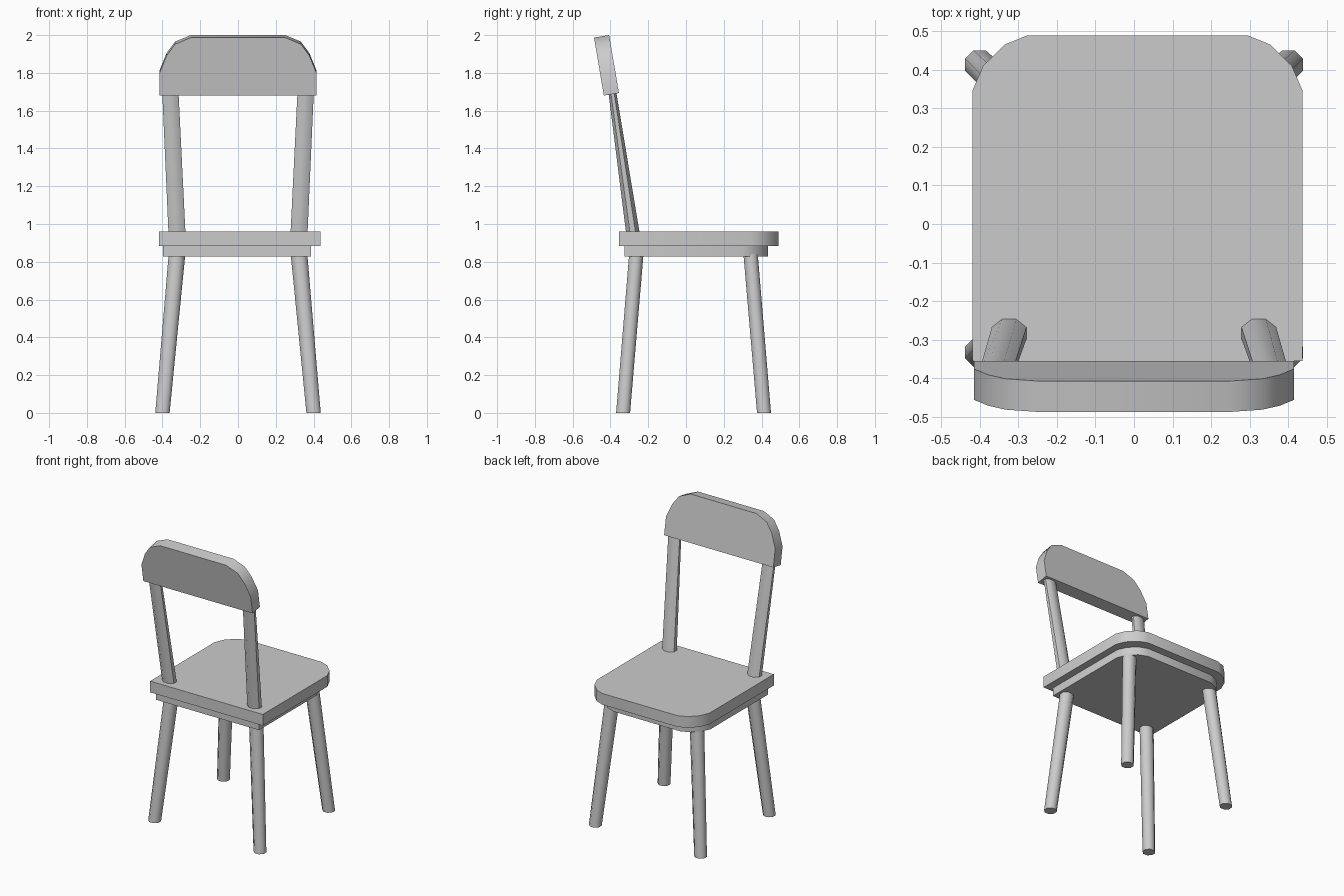
import bpy
import bmesh
from math import cos, sin, pi, radians
from mathutils import Vector

cube = bpy.data.objects.get("Cube")
if cube:
    bpy.data.objects.remove(cube)

grey = bpy.data.materials.new("light grey")
grey.use_nodes = True
grey.diffuse_color = (0.6, 0.6, 0.6, 1)
grey.node_tree.nodes["Principled BSDF"].inputs["Base Color"].default_value = (0.6, 0.6, 0.6, 1)


def loft(name, lower, upper):
    """Closed solid between two matching rings of points."""
    bm = bmesh.new()
    a = [bm.verts.new(p) for p in lower]
    b = [bm.verts.new(p) for p in upper]
    bm.faces.new(a)
    bm.faces.new(b)
    for i in range(len(a)):
        j = (i + 1) % len(a)
        bm.faces.new((a[i], a[j], b[j], b[i]))
    bmesh.ops.recalc_face_normals(bm, faces=bm.faces)
    mesh = bpy.data.meshes.new(name)
    bm.to_mesh(mesh)
    bm.free()
    mesh.materials.append(grey)
    mesh.shade_smooth()
    mesh.set_sharp_from_angle(angle=radians(50))
    obj = bpy.data.objects.new(name, mesh)
    bpy.context.collection.objects.link(obj)
    return obj


def slab(name, half_outline, origin, up, depth):
    """Mirror a half outline across x, lay it along 'up', extrude by depth."""
    outline = half_outline + [(-x, v) for x, v in reversed(half_outline)]
    ring = [Vector(origin) + Vector((x, 0, 0)) + Vector(up) * v for x, v in outline]
    loft(name, ring, [p + Vector(depth) for p in ring])


def octagon(centre, half_x, half_y):
    r = 1 / cos(pi / 8)
    angles = [pi / 8 + k * pi / 4 for k in range(8)]
    return [Vector(centre) + Vector((half_x * r * cos(t), half_y * r * sin(t), 0))
            for t in angles]


# Seat board and the smaller apron under it, rounded at one end
slab("seat", [(0.428, -0.355), (0.428, 0.345), (0.4, 0.41), (0.344, 0.465), (0.285, 0.489)],
     (0.009, 0, 0.884), (0, 1, 0), (0, 0, 0.077))
slab("apron", [(0.392, -0.325), (0.392, 0.3), (0.365, 0.36), (0.315, 0.41), (0.255, 0.434)],
     (-0.005, 0, 0.828), (0, 1, 0), (0, 0, 0.056))

# Leaning backrest with rounded upper corners
slab("backrest", [(0.415, 0), (0.415, 0.123), (0.378, 0.214), (0.333, 0.276), (0.25, 0.311)],
     (0, -0.435, 1.68), (0, -0.167, 0.986), (0, 0.08, 0.0135))

# Splayed legs and flattened back posts
for side, word in ((-1, "right"), (1, "left")):
    for end, foot_y, top_y in (("back", -0.333, -0.263), ("front", 0.413, 0.342)):
        loft(f"{end}_leg_{word}",
             octagon((side * 0.4, foot_y, 0), 0.038, 0.037),
             octagon((side * 0.323, top_y, 0.84), 0.044, 0.038))
    loft(f"back_post_{word}",
         octagon((side * 0.323, -0.281, 0.95), 0.045, 0.036),
         octagon((side * 0.36, -0.396, 1.74), 0.043, 0.02))
